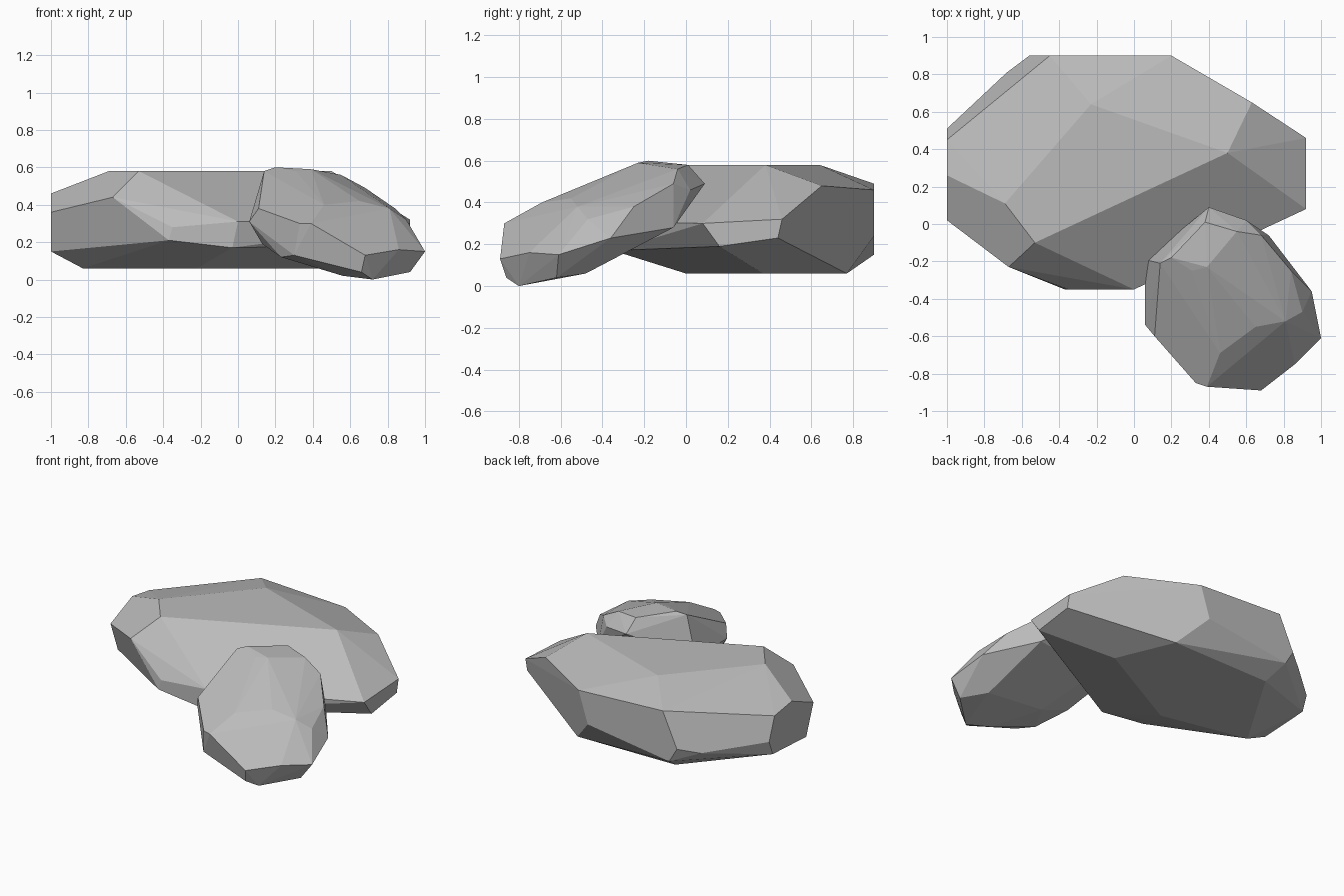
import bpy
import bmesh
import math

default_cube = bpy.data.objects.get("Cube")
if default_cube:
    bpy.data.objects.remove(default_cube, do_unlink=True)


def flat_material(name, color):
    material = bpy.data.materials.new(name)
    material.use_nodes = True
    material.diffuse_color = color
    shader = next(node for node in material.node_tree.nodes if node.type == "BSDF_PRINCIPLED")
    shader.inputs["Base Color"].default_value = color
    shader.inputs["Roughness"].default_value = 1
    return material


def build_rock(name, bands, material):
    """Wrap a faceted convex shell around the corner bands (in hundredths)."""
    shell = bmesh.new()
    for corners in bands.values():
        for corner in corners:
            shell.verts.new([value / 100 for value in corner])

    # Stretch the shell over the corners and drop the ones left inside
    hull = bmesh.ops.convex_hull(shell, input=shell.verts[:])
    leftovers = set(hull["geom_interior"]) | set(hull["geom_unused"])
    loose = [item for item in leftovers if isinstance(item, bmesh.types.BMVert)]
    bmesh.ops.delete(shell, geom=loose, context="VERTS")

    # Merge nearly level triangles into broad chiselled facets
    bmesh.ops.dissolve_limit(
        shell,
        angle_limit=math.radians(3),
        verts=shell.verts[:],
        edges=shell.edges[:],
    )
    bmesh.ops.recalc_face_normals(shell, faces=shell.faces[:])

    mesh = bpy.data.meshes.new(name)
    shell.to_mesh(mesh)
    shell.free()
    mesh.materials.append(material)
    rock = bpy.data.objects.new(name, mesh)
    bpy.context.scene.collection.objects.link(rock)
    return rock


stone_grey = flat_material("stone grey", (0.5, 0.5, 0.5, 1))

# Wide slab at the back, with a level crown and a level base
build_rock("large_rock", {
    "crown": [(-69, 11, 58), (-53, -10, 58), (50, 38, 58), (-23, 64, 58)],
    "shoulder": [(-100, 26, 46), (-100, 45, 43), (-45, 90, 49),
                 (20, 90, 46), (63, 65, 48), (-67, -23, 44)],
    "rim": [(-100, 2, 36), (-35, -35, 28), (0, -35, 31),
            (92, 8, 30), (92, 46, 32)],
    "skirt": [(-100, 51, 27), (-68, 81, 22), (-56, 90, 25), (13, 90, 24),
              (92, 44, 23), (92, 16, 19), (-3, -35, 17), (-37, -35, 21)],
    "foot": [(-100, 10, 15), (-100, 47, 17), (-50, 90, 15), (39, 72, 12)],
    "base": [(-83, 13, 6), (-22, 0, 6), (47, 37, 6), (30, 77, 6), (-45, 76, 6)],
}, stone_grey)

# Smaller boulder leaning against the front of the slab
build_rock("small_rock", {
    "crown": [(14, -21, 58), (20, -18, 60), (31, -25, 58),
              (39, -23, 59), (38, 1, 58), (55, -4, 56)],
    "back_rim": [(40, 9, 49), (60, 2, 46), (68, -6, 49), (72, -6, 28)],
    "shoulder": [(84, -25, 38), (90, -47, 32), (81, -52, 38),
                 (65, -55, 42), (46, -69, 40), (11, -60, 38)],
    "rim": [(6, -19, 31), (6, -54, 31), (33, -85, 30), (39, -87, 30),
            (95, -36, 23)],
    "skirt": [(68, -89, 13), (86, -75, 16), (100, -61, 15),
              (30, -81, 13), (23, -70, 12), (13, -50, 19)],
    "base": [(66, -86, 4), (72, -80, 0), (92, -62, 4), (56, -75, 2),
             (80, -48, 6), (36, -48, 10), (20, -12, 28)],
}, stone_grey)
